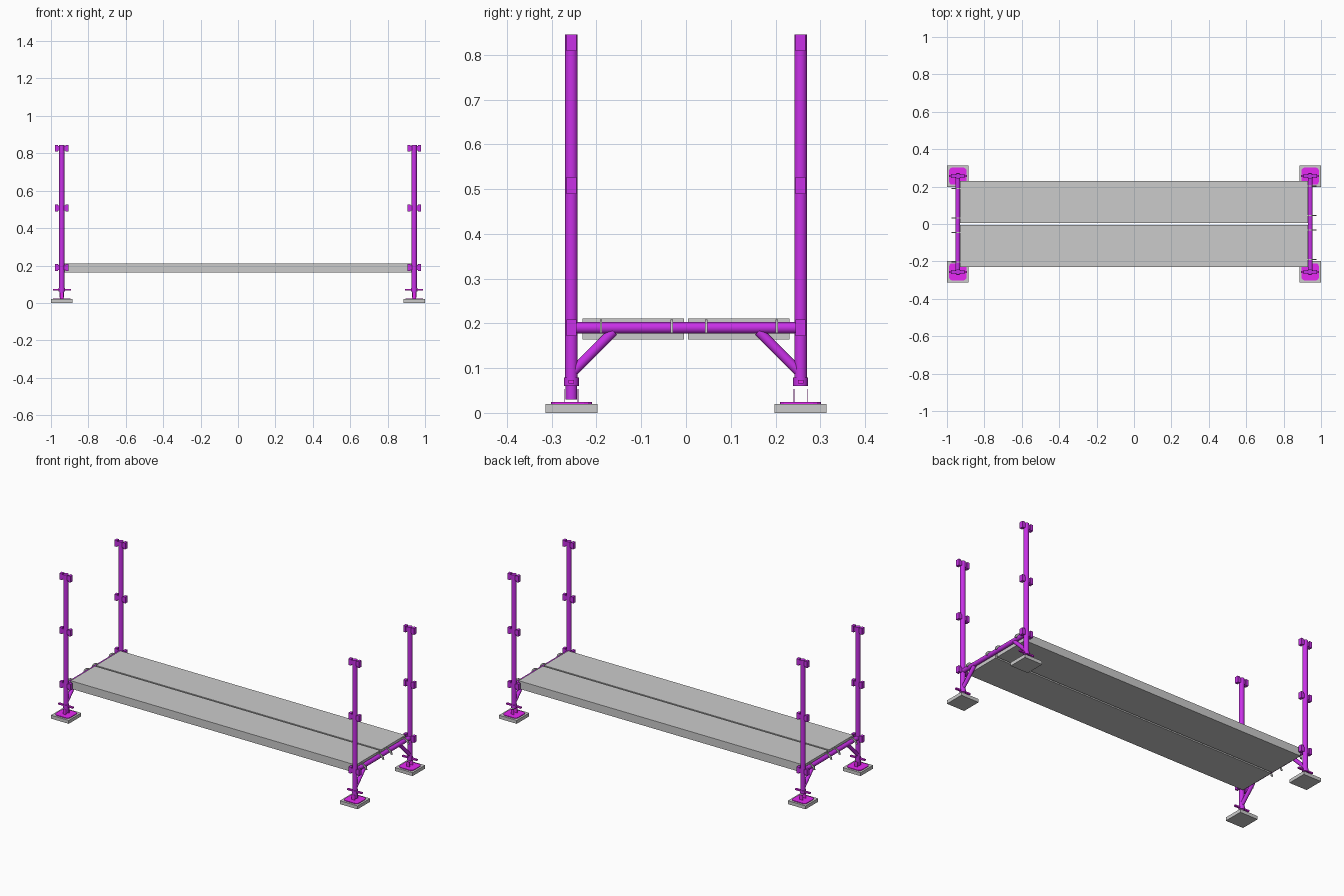
import bpy, bmesh, math
from mathutils import Vector

if "Cube" in bpy.data.objects:
    bpy.data.objects.remove(bpy.data.objects["Cube"])

PX, PY = 0.942, 0.256  # post positions


def mat(name, col):
    m = bpy.data.materials.new(name)
    m.diffuse_color = (*col, 1)
    m.use_nodes = True
    m.node_tree.nodes["Principled BSDF"].inputs["Base Color"].default_value = m.diffuse_color
    return m


PURPLE = mat("purple_paint", (0.58, 0.03, 0.80))
MAGENTA = mat("magenta_paint", (0.80, 0.02, 0.90))


def finish(bm, name, m=None, smooth=False):
    bmesh.ops.recalc_face_normals(bm, faces=bm.faces)
    me = bpy.data.meshes.new(name)
    bm.to_mesh(me)
    bm.free()
    ob = bpy.data.objects.new(name, me)
    bpy.context.collection.objects.link(ob)
    if m:
        me.materials.append(m)
    if smooth:
        bpy.ops.object.select_all(action='DESELECT')
        ob.select_set(True)
        bpy.context.view_layer.objects.active = ob
        bpy.ops.object.shade_smooth_by_angle(angle=math.radians(40))
    return ob


def box(name, c, size, m=None, corner=0):
    bm = bmesh.new()
    bmesh.ops.create_cube(bm, size=1)
    bmesh.ops.scale(bm, vec=size, verts=bm.verts)
    if corner:  # round the upright edges
        up = [e for e in bm.edges if abs(e.verts[0].co.z - e.verts[1].co.z) > 1e-5]
        bmesh.ops.bevel(bm, geom=up, offset=corner, segments=3, profile=0.5, affect='EDGES')
    bmesh.ops.translate(bm, vec=c, verts=bm.verts)
    return finish(bm, name, m)


def rod(name, a, b, r, m=None, sides=20):
    a, b = Vector(a), Vector(b)
    bm = bmesh.new()
    bmesh.ops.create_cone(bm, cap_ends=True, segments=sides, radius1=r, radius2=r,
                          depth=(b - a).length)
    q = Vector((0, 0, 1)).rotation_difference(b - a)
    bmesh.ops.rotate(bm, cent=(0, 0, 0), matrix=q.to_matrix(), verts=bm.verts)
    bmesh.ops.translate(bm, vec=(a + b) / 2, verts=bm.verts)
    return finish(bm, name, m, True)


def hook(name, x, y, t=0.005):
    # arched plate that drops over the end rail
    bm = bmesh.new()
    pts = []
    n = 12
    for rx, rz, seq in ((0.033, 0.031, range(n + 1)), (0.022, 0.02, range(n, -1, -1))):
        pts += [(x + rx * math.cos(math.pi * i / n), 0.178 + rz * math.sin(math.pi * i / n))
                for i in seq]
    f = bm.faces.new([bm.verts.new((px, y - t / 2, pz)) for px, pz in pts])
    ext = bmesh.ops.extrude_face_region(bm, geom=[f])
    bmesh.ops.translate(bm, vec=(0, t, 0),
                        verts=[v for v in ext['geom'] if isinstance(v, bmesh.types.BMVert)])
    return finish(bm, name)


for sx in (-1, 1):
    x = sx * PX
    for sy in (-1, 1):
        y = sy * PY
        # feet and screw jack
        box("sole_pad", (x, y, 0.01), (0.116, 0.116, 0.02))
        box("base_plate", (x, y, 0.022), (0.094, 0.092, 0.004), MAGENTA, 0.018)
        for s in (-1, 1):
            box("jack_cheek", (x, y + s * 0.015, 0.038), (0.02, 0.002, 0.03), MAGENTA)
        if sy < 0:
            rod("jack_screw", (x, y, 0.03), (x, y, 0.07), 0.013, PURPLE)
        rod("jack_collar", (x, y, 0.06), (x, y, 0.079), 0.0165, PURPLE)
        box("jack_handle", (x, y, 0.07), (0.096, 0.012, 0.008), MAGENTA)
        # upright with its coupling sockets
        rod("post", (x, y, 0.075), (x, y, 0.845), 0.014, PURPLE)
        for z in (0.19, 0.508, 0.827):
            for s in (-1, 1):
                box("socket_arm", (x + s * 0.017, y, z), (0.02, 0.016, 0.026), PURPLE)
                box("socket", (x + s * 0.0275, y, z), (0.016, 0.022, 0.037), PURPLE)
        # corner brace
        rod("brace", (x, sy * 0.25, 0.094), (x, sy * 0.162, 0.182), 0.011, PURPLE)
    # end rail and deck hooks
    rod("end_rail", (x, -PY, 0.19), (x, PY, 0.19), 0.0128, PURPLE)
    for hy in (-0.19, -0.032, 0.045, 0.203):
        hook("deck_hook", x, sx * hy)

# two deck planks
for sy in (-1, 1):
    box("deck_plank", (0, sy * 0.118, 0.187), (1.86, 0.226, 0.047))
